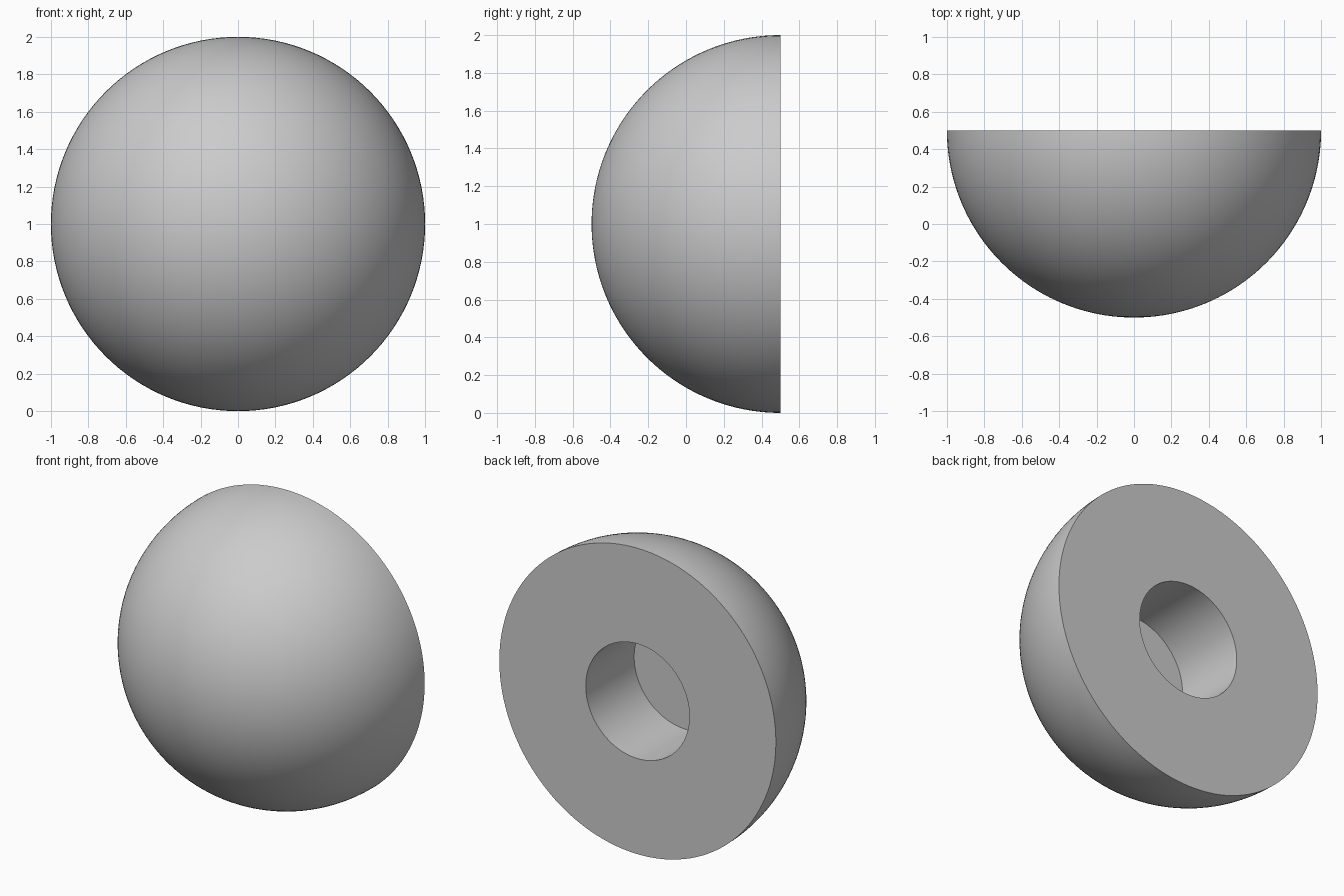
import bpy
import bmesh
from math import sin, cos, pi, radians
from mathutils import Matrix

# Remove the default cube
cube = bpy.data.objects.get("Cube")
if cube:
    bpy.data.objects.remove(cube, do_unlink=True)

RADIUS = 1.0
HOLE_RADIUS = 0.375
HOLE_DEPTH = 0.5
SEGMENTS = 128
RINGS = 40


def make_material(name, colour):
    mat = bpy.data.materials.new(name)
    mat.use_nodes = True
    mat.diffuse_color = colour
    mat.node_tree.nodes["Principled BSDF"].inputs["Base Color"].default_value = colour
    return mat


def lathe(name, profile, material):
    """Spin a (radius, height) profile around local z."""
    bm = bmesh.new()
    verts = [bm.verts.new((r, 0, h)) for r, h in profile]
    edges = [bm.edges.new(pair) for pair in zip(verts, verts[1:])]
    bmesh.ops.spin(bm, geom=verts + edges, cent=(0, 0, 0), axis=(0, 0, 1),
                   angle=2 * pi, steps=SEGMENTS)
    bmesh.ops.remove_doubles(bm, verts=bm.verts, dist=1e-5)
    bmesh.ops.dissolve_degenerate(bm, edges=bm.edges, dist=1e-6)
    bmesh.ops.recalc_face_normals(bm, faces=bm.faces)
    # Lay the axis along y with the dome facing the front
    bm.transform(Matrix.Translation((0, RADIUS / 2, RADIUS)) @ Matrix.Rotation(-pi / 2, 4, "X"))
    mesh = bpy.data.meshes.new(name)
    bm.to_mesh(mesh)
    bm.free()
    mesh.materials.append(material)
    obj = bpy.data.objects.new(name, mesh)
    bpy.context.collection.objects.link(obj)
    return obj


grey = make_material("light grey", (0.6, 0.6, 0.6, 1))

# Dome from pole to rim, then the flat back and the blind round socket
dome = [(RADIUS * sin(a), -RADIUS * cos(a))
        for a in (i * pi / 2 / RINGS for i in range(RINGS + 1))]
dome[0] = (0, -RADIUS)
dome[-1] = (RADIUS, 0)
socket = [(HOLE_RADIUS, 0), (HOLE_RADIUS, -HOLE_DEPTH), (0, -HOLE_DEPTH)]
hemisphere = lathe("hemisphere_with_socket", dome + socket, grey)

# Smooth curved walls, sharp rims
bpy.ops.object.select_all(action="DESELECT")
hemisphere.select_set(True)
bpy.context.view_layer.objects.active = hemisphere
bpy.ops.object.shade_smooth_by_angle(angle=radians(30))
